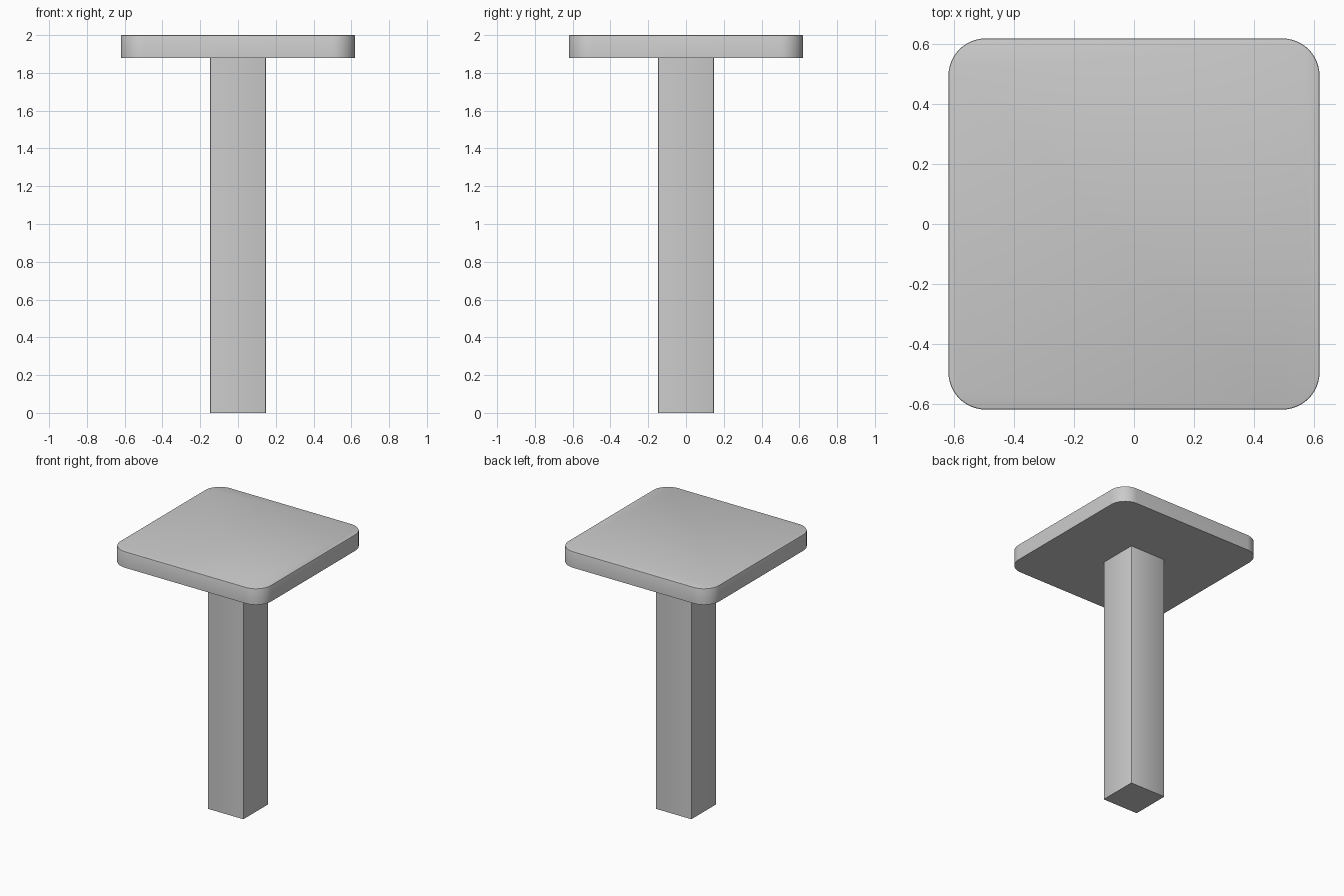
import bpy, bmesh, math

if "Cube" in bpy.data.objects:
    bpy.data.objects.remove(bpy.data.objects["Cube"])


def box(name, half, z0, z1, corner, segments, top_bevel=0.0):
    """Square box with rounded vertical corners and an optional softened top rim."""
    bm = bmesh.new()
    bmesh.ops.create_cube(bm, size=1)
    for v in bm.verts:
        v.co = (v.co.x * 2 * half, v.co.y * 2 * half, z1 if v.co.z > 0 else z0)
    upright = [e for e in bm.edges if abs(e.verts[0].co.z - e.verts[1].co.z) > 1e-4]
    bmesh.ops.bevel(bm, geom=upright, offset=corner, segments=segments,
                    profile=0.5, affect='EDGES')
    if top_bevel:
        rim = [e for e in bm.edges if all(v.co.z > z1 - 1e-4 for v in e.verts)]
        bmesh.ops.bevel(bm, geom=rim, offset=top_bevel, segments=2,
                        profile=0.5, affect='EDGES')
    bmesh.ops.recalc_face_normals(bm, faces=bm.faces)
    mesh = bpy.data.meshes.new(name)
    bm.to_mesh(mesh)
    bm.free()
    obj = bpy.data.objects.new(name, mesh)
    bpy.context.collection.objects.link(obj)
    bpy.ops.object.select_all(action='DESELECT')
    obj.select_set(True)
    bpy.context.view_layer.objects.active = obj
    bpy.ops.object.shade_smooth_by_angle(angle=math.radians(30))
    return obj


# Square post with slightly eased corners
box("post", 0.148, 0.0, 1.88, 0.006, 2)

# Rounded square top plate with a finely eased upper rim
box("top_plate", 0.62, 1.88, 2.0, 0.124, 12, top_bevel=0.005)
